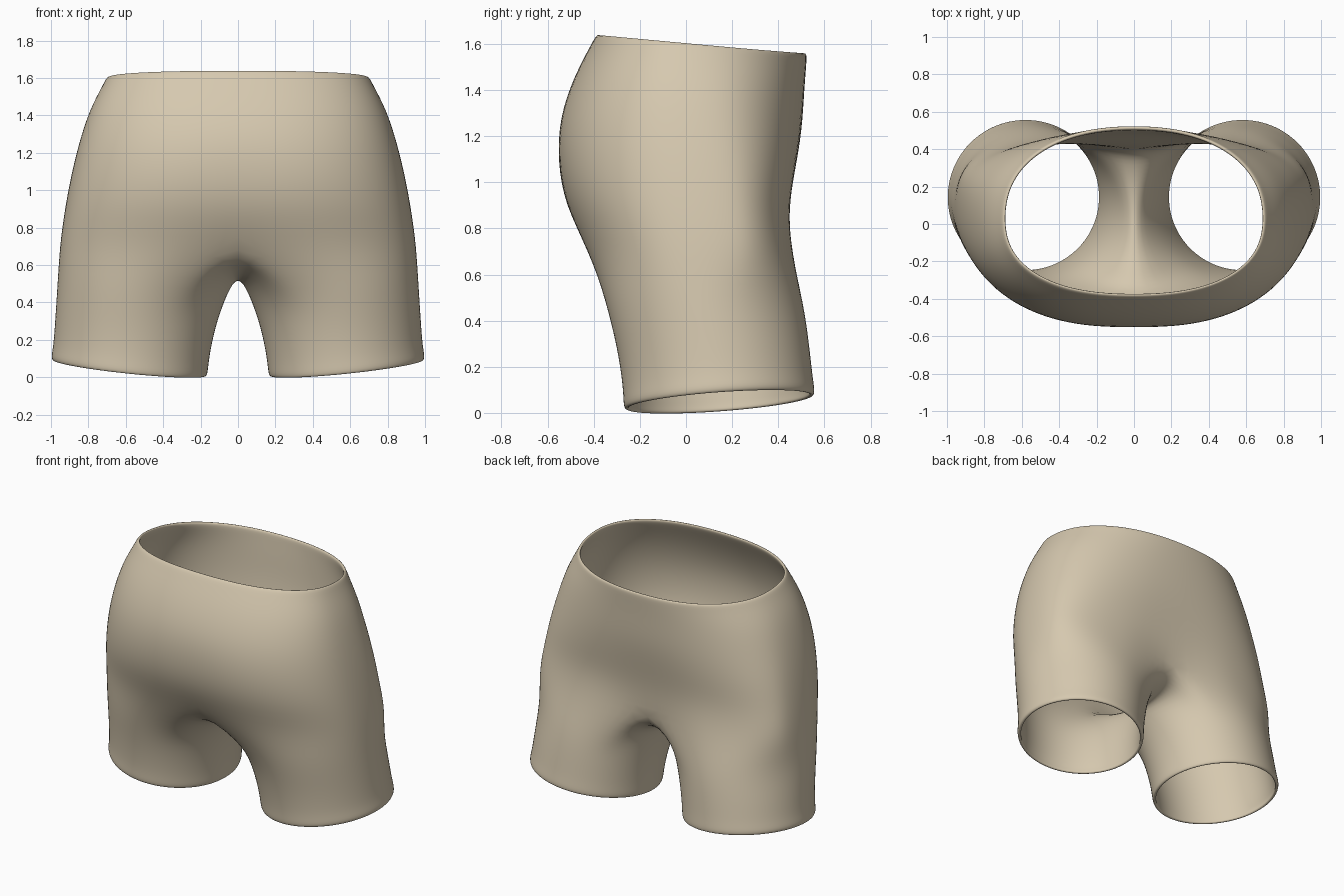
import bpy, bmesh, math

if "Cube" in bpy.data.objects:
    bpy.data.objects.remove(bpy.data.objects["Cube"])

N, K = 24, 8          # points round a leg, segments along the crotch seam

cloth = bpy.data.materials.new("beige cloth")
cloth.diffuse_color = (0.67, 0.58, 0.43, 1)
cloth.use_nodes = True
cloth.node_tree.nodes["Principled BSDF"].inputs["Base Color"].default_value = cloth.diffuse_color


def spow(v, e):
    return math.copysign(abs(v) ** e, v)


def leg_ring(x0, x1, y0, y1, z, slope_x, slope_y):
    """Closed, tilted oval from inner front round the inside to the back and outside."""
    cx, cy, rx, ry = (x0 + x1) / 2, (y0 + y1) / 2, (x1 - x0) / 2, (y1 - y0) / 2
    ring = []
    for i in range(N):
        a = math.radians(240 - 360 / N * i)
        c, s = math.cos(a), math.sin(a)
        ring.append((cx + rx * 1.015 * c, cy + ry * 1.015 * s,
                     z + slope_x * c + slope_y * s))
    return ring


def torso_arc(zf, zb, w, yf, yb, ym, dip_f, dip_b, ef, eb):
    """Half section from the back centre round the hip to the front centre."""
    arc = []
    n = N - K
    for i in range(n + 1):
        t = math.pi / 2 - math.pi * i / n
        c, s = max(math.cos(t), 0), math.sin(t)
        back = s > 0
        e = eb if back else ef
        x = 0 if i in (0, n) else w * 1.007 * c ** e
        y = ym + (yb - ym if back else ym - yf) * spow(s, e)
        dip = math.exp(-(x / 0.22) ** 2)
        y += -dip_b * dip if back else dip_f * dip
        f = (y - yf) / (yb - yf)
        arc.append((x, y, zf + (zb - zf) * f))
    return arc


# Leg sections from cuff to thigh
legs = [
    leg_ring(0.172, 0.988, -0.262, 0.552, 0.044, 0.042, 0.03),
    leg_ring(0.163, 0.998, -0.27, 0.557, 0.068, 0.042, 0.03),
    leg_ring(0.158, 0.985, -0.27, 0.547, 0.13, 0.035, 0.025),
    leg_ring(0.125, 0.975, -0.295, 0.532, 0.29, 0.02, 0.01),
    leg_ring(0.06, 0.962, -0.345, 0.507, 0.48, 0.03, 0.0),
]

# Torso sections from hip joint to waist
torso = [torso_arc(*s) for s in (
    (0.71, 0.70, 0.95, -0.45, 0.475, 0.10, 0.03, 0.07, 0.80, 0.63),
    (0.90, 0.88, 0.925, -0.535, 0.455, 0.08, 0.01, 0.02, 0.83, 0.65),
    (1.09, 1.05, 0.893, -0.568, 0.482, 0.06, 0.01, 0.01, 0.85, 0.71),
    (1.28, 1.22, 0.85, -0.552, 0.505, 0.04, 0, 0, 0.85, 0.79),
    (1.46, 1.40, 0.793, -0.488, 0.515, 0.03, 0, 0, 0.85, 0.85),
    (1.60, 1.52, 0.72, -0.412, 0.525, 0.03, 0, 0, 0.85, 0.90),
    (1.645, 1.56, 0.70, -0.388, 0.527, 0.03, 0, 0, 0.85, 0.90),
)]

# Crotch seam: a sagging curve on the centre plane
front, back = torso[0][-1], torso[0][0]
seam = []
for i in range(1, K):
    f = i / K
    y = front[1] + (back[1] - front[1]) * f
    seam.append((0, y, 0.545 + 0.165 * abs(2 * f - 1.08) ** 2.0))

bm = bmesh.new()
rings = [[bm.verts.new(p) for p in r] for r in legs]
arcs = [[bm.verts.new(p) for p in a] for a in torso]
seam_v = [bm.verts.new(p) for p in seam]
joint = [arcs[0][-1]] + seam_v + arcs[0][:-1]

for lo, hi in zip(rings, rings[1:] + [joint]):
    for i in range(N):
        j = (i + 1) % N
        bm.faces.new((lo[i], lo[j], hi[j], hi[i]))
for lo, hi in zip(arcs, arcs[1:]):
    for i in range(len(lo) - 1):
        bm.faces.new((lo[i], lo[i + 1], hi[i + 1], hi[i]))

# Orient the surface outward, judged from an outer hip face
bm.normal_update()
hip = max(bm.faces, key=lambda f: f.calc_center_median().x)
if hip.normal.x < 0:
    bmesh.ops.reverse_faces(bm, faces=bm.faces[:])

mesh = bpy.data.meshes.new("shorts")
bm.to_mesh(mesh)
bm.free()
shorts = bpy.data.objects.new("shorts", mesh)
bpy.context.collection.objects.link(shorts)
mesh.materials.append(cloth)

# Mirror the half, give the cloth thickness, then smooth
m = shorts.modifiers.new("mirror", 'MIRROR')
m.use_clip = True
m.merge_threshold = 0.002
s = shorts.modifiers.new("thickness", 'SOLIDIFY')
s.thickness = 0.022
s.offset = -1
d = shorts.modifiers.new("smooth", 'SUBSURF')
d.levels = d.render_levels = 2

for p in mesh.polygons:
    p.use_smooth = True
